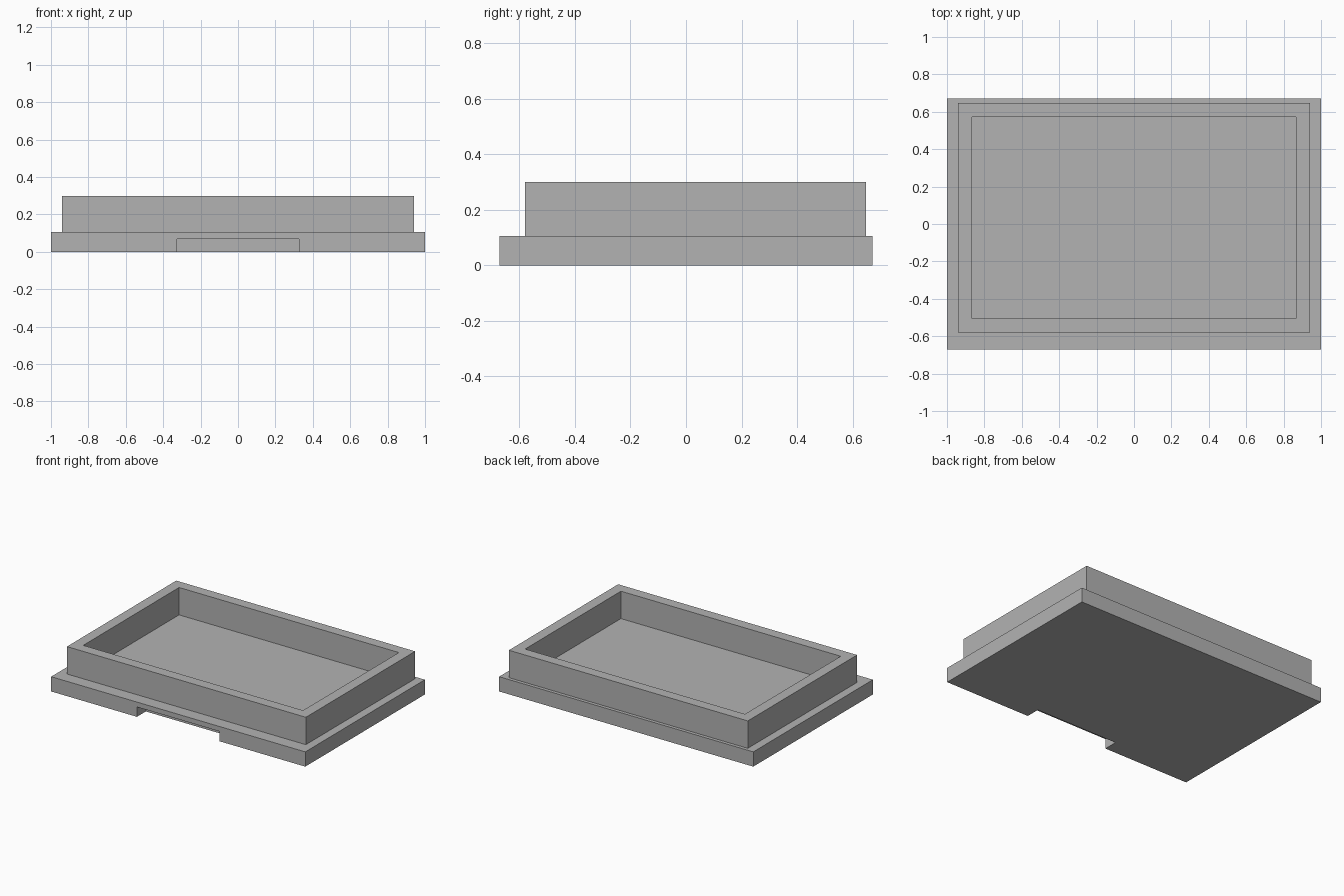
import bpy
from mathutils import Vector

cube = bpy.data.objects.get("Cube")
if cube:
    bpy.data.objects.remove(cube, do_unlink=True)

grey = bpy.data.materials.new("plain grey")
grey.use_nodes = True
colour = (0.45, 0.45, 0.45, 1)
grey.diffuse_color = colour
grey.node_tree.nodes["Principled BSDF"].inputs["Base Color"].default_value = colour


def box(name, low, high):
    """Box spanning two opposite corners."""
    low, high = Vector(low), Vector(high)
    bpy.ops.mesh.primitive_cube_add(size=1)
    obj = bpy.context.object
    obj.name = name
    for v in obj.data.vertices:
        v.co = (low + high) / 2 + v.co * (high - low)
    obj.data.materials.append(grey)
    return obj


def combine(target, other, operation):
    """Apply a boolean and discard the helper."""
    mod = target.modifiers.new(operation.lower(), "BOOLEAN")
    mod.object, mod.operation, mod.solver = other, operation, "EXACT"
    bpy.context.view_layer.objects.active = target
    bpy.ops.object.modifier_apply(modifier=mod.name)
    bpy.data.objects.remove(other, do_unlink=True)


base_top, rim_top = 0.105, 0.30

# Wide base plate
tray = box("tray", (-1, -0.672, 0), (1, 0.672, base_top))

# Raised rim, set slightly towards the back
combine(tray, box("rim_block", (-0.94, -0.58, base_top), (0.94, 0.648, rim_top)), "UNION")

# Recess inside the rim
combine(tray, box("recess", (-0.865, -0.504, base_top), (0.865, 0.573, rim_top + 0.1)), "DIFFERENCE")

# Finger notch under the front edge
combine(tray, box("finger_notch", (-0.325, -0.8, -0.1), (0.325, -0.572, 0.07)), "DIFFERENCE")
